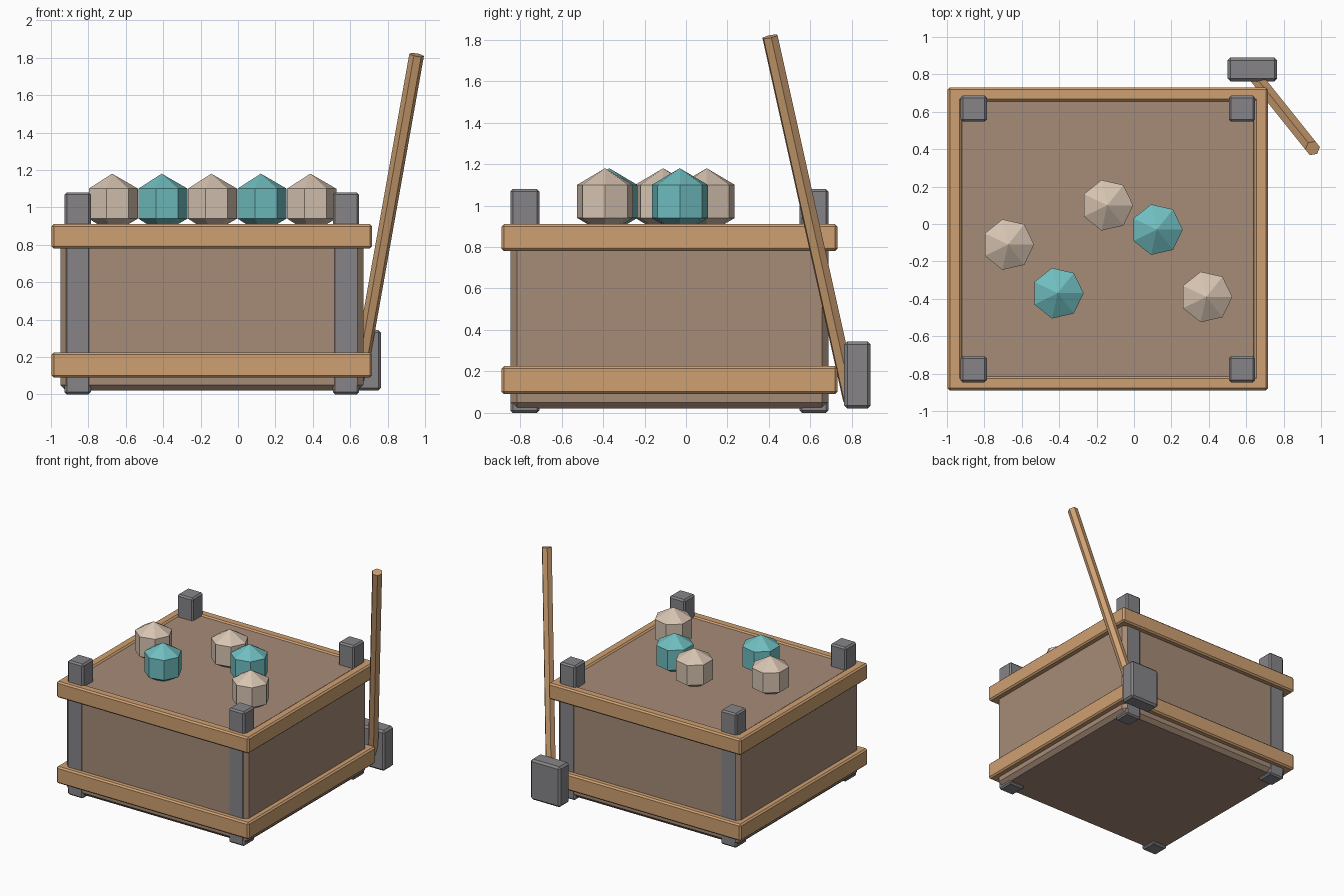
import bpy, bmesh
from math import atan2
from mathutils import Matrix, Vector

cube = bpy.data.objects.get("Cube")
if cube:
    bpy.data.objects.remove(cube, do_unlink=True)


def material(name, rgb):
    lin = [((c / 255 + 0.055) / 1.055) ** 2.4 for c in rgb] + [1]
    mat = bpy.data.materials.new(name)
    mat.use_nodes = True
    mat.diffuse_color = lin
    node = next(n for n in mat.node_tree.nodes if n.type == 'BSDF_PRINCIPLED')
    node.inputs["Base Color"].default_value = lin
    return mat


WOOD = material("light wood", (206, 160, 114))
EARTH = material("brown panel", (166, 139, 119))
METAL = material("grey metal", (134, 132, 135))
CREAM = material("cream", (215, 196, 178))
TEAL = material("teal", (112, 190, 192))


def add_object(name, bm, mat):
    mesh = bpy.data.meshes.new(name)
    bm.to_mesh(mesh)
    bm.free()
    mesh.materials.append(mat)
    obj = bpy.data.objects.new(name, mesh)
    bpy.context.collection.objects.link(obj)
    return obj


def block(name, low, high, mat, bevel):
    """Chamfered box between two corners."""
    low, high = Vector(low), Vector(high)
    bm = bmesh.new()
    bmesh.ops.create_cube(bm, size=1, matrix=Matrix.Translation((low + high) / 2)
                          @ Matrix.Diagonal((*(high - low), 1)))
    bmesh.ops.bevel(bm, geom=bm.edges[:], offset=bevel, segments=1, affect='EDGES')
    return add_object(name, bm, mat)


def rod(name, start, end, radius, mat):
    """Six-sided rod between two points."""
    start, end = Vector(start), Vector(end)
    axis = end - start
    turn = axis.to_track_quat('Z', 'Y').to_matrix().to_4x4()
    bm = bmesh.new()
    bmesh.ops.create_cone(bm, cap_ends=True, segments=6, radius1=radius,
                          radius2=radius, depth=axis.length,
                          matrix=Matrix.Translation((start + end) / 2) @ turn)
    return add_object(name, bm, mat)


def nugget(name, centre, radius, mat):
    """Seven-sided pointed lump with one corner towards +x."""
    bm = bmesh.new()
    bmesh.ops.create_uvsphere(bm, u_segments=7, v_segments=3, radius=radius)
    corner = max(bm.verts, key=lambda v: v.co.xy.length).co
    turn = Matrix.Rotation(-atan2(corner.y, corner.x), 4, 'Z')
    bm.transform(Matrix.Translation(centre) @ turn)
    return add_object(name, bm, mat)


# Crate body
CX, CY = -0.14, -0.08
HX, HY = 0.81, 0.765
block("crate_body", (CX - HX, CY - HY, 0.02), (CX + HX, CY + HY, 0.90), EARTH, 0.03)

# Corner posts, a hair proud of the front and back panels
for sx, side in ((-1, "right"), (1, "left")):
    for sy, end in ((-1, "front"), (1, "back")):
        px, py = CX + sx * 0.717, CY + sy * 0.697
        block(f"post_{end}_{side}", (px - 0.07, py - 0.07, 0),
              (px + 0.07, py + 0.07, 1.08), METAL, 0.012)

# Two bands of rails around the crate
RX, RY, T = 0.857, 0.81, 0.075
for level, z0, z1 in (("lower", 0.09, 0.225), ("upper", 0.78, 0.91)):
    for s, side, end in ((-1, "right", "front"), (1, "left", "back")):
        x, y = sorted((s * RX, s * (RX - T))), sorted((s * RY, s * (RY - T)))
        block(f"{level}_rail_{end}", (CX - RX, CY + y[0], z0),
              (CX + RX, CY + y[1], z1), WOOD, 0.012)
        block(f"{level}_rail_{side}", (CX + x[0], CY - RY, z0),
              (CX + x[1], CY + RY, z1), WOOD, 0.012)

# Row of nuggets lying on top
for i, y in enumerate((-0.11, -0.37, 0.10, -0.03, -0.39)):
    nugget(f"nugget_{i + 1}", (-0.673 + i * 0.265, y, 1.02), 0.16, TEAL if i % 2 else CREAM)

# Hammer leaning on the back corner
block("hammer_head", (0.50, 0.763, 0.02), (0.765, 0.89, 0.345), METAL, 0.015)
rod("hammer_handle", (0.643, 0.795, 0.06), (0.955, 0.405, 1.815), 0.04, WOOD)
